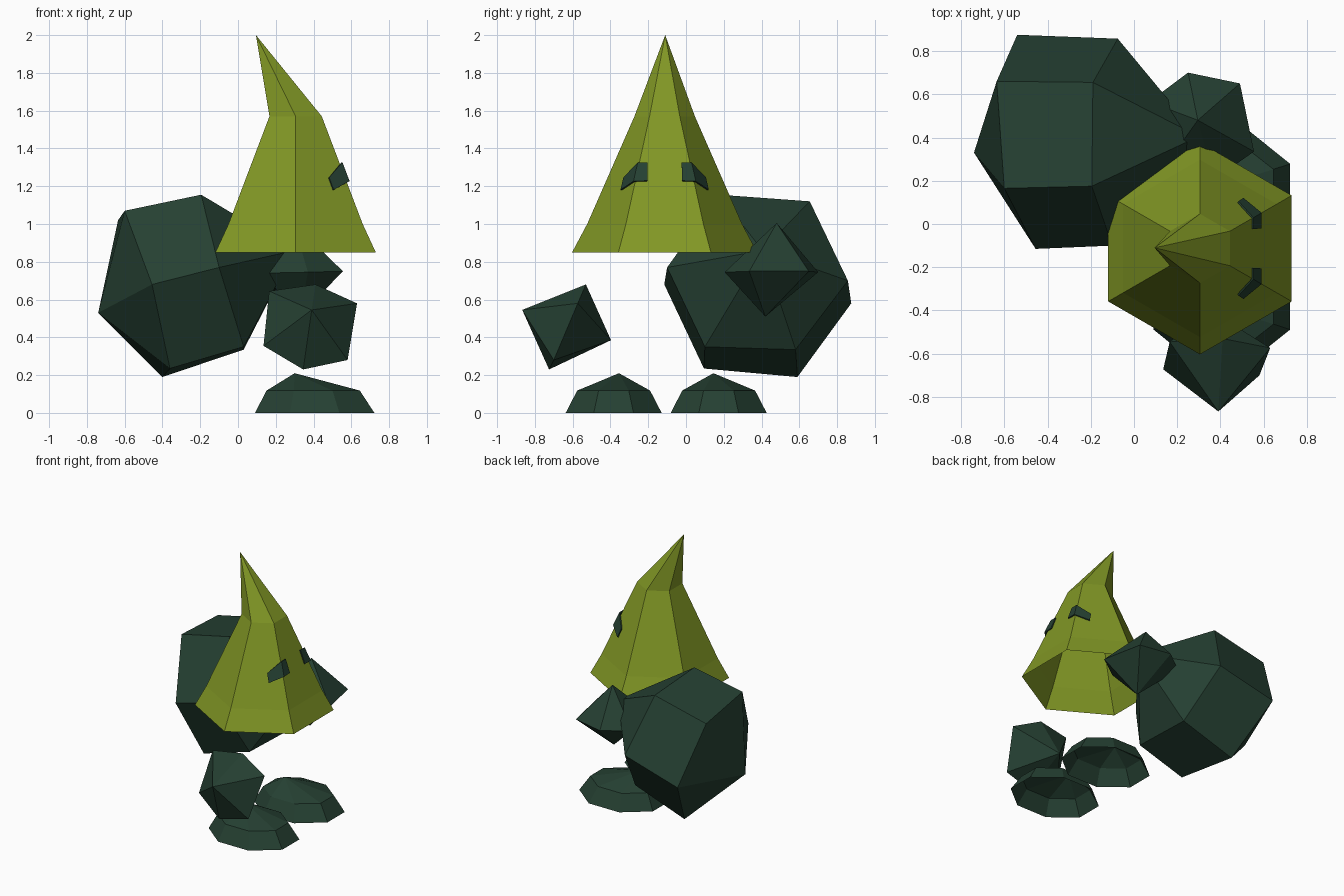
import bpy, bmesh, math

old = bpy.data.objects.get("Cube")
if old:
    bpy.data.objects.remove(old, do_unlink=True)


def material(name, rgb):
    m = bpy.data.materials.new(name)
    m.use_nodes = True
    m.diffuse_color = (*rgb, 1)
    bsdf = m.node_tree.nodes["Principled BSDF"]
    bsdf.inputs["Base Color"].default_value = (*rgb, 1)
    bsdf.inputs["Roughness"].default_value = 0.9
    return m


OLIVE = material("olive_cloth", (0.223, 0.314, 0.0185))
DARK = material("dark_green", (0.0185, 0.051, 0.032))


def finish(name, bm, mat):
    me = bpy.data.meshes.new(name)
    bm.to_mesh(me)
    bm.free()
    me.materials.append(mat)
    ob = bpy.data.objects.new(name, me)
    bpy.context.scene.collection.objects.link(ob)
    return ob


def loft(name, rings, mat, start=None, end=None):
    """Join rings of points with quads; close with a fan where a pole is given."""
    bm = bmesh.new()
    vs = [[bm.verts.new(p) for p in ring] for ring in rings]
    n = len(vs[0])
    for a, b in zip(vs, vs[1:]):
        for i in range(n):
            j = (i + 1) % n
            bm.faces.new((a[i], a[j], b[j], b[i]))
    for pole, ring, flip in ((start, vs[0], True), (end, vs[-1], False)):
        if pole:
            p = bm.verts.new(pole)
            for i in range(n):
                j = (i + 1) % n
                bm.faces.new((ring[j], ring[i], p) if flip else (ring[i], ring[j], p))
    if start and end:
        bmesh.ops.recalc_face_normals(bm, faces=bm.faces)
    return finish(name, bm, mat)


def ngon(n, cx, cy, z, rx, ry, turn):
    return [(cx + rx * math.cos(turn + math.tau * i / n),
             cy + ry * math.sin(turn + math.tau * i / n), z) for i in range(n)]


# Hood: open six-sided cone with a bent tip
HX, HY = 0.305, -0.113
LEVELS = [(0.85, 0.49), (1.0, 0.41), (1.57, 0.16)]
loft("hood", [ngon(6, HX, HY, z, r, r, math.radians(30)) for z, r in LEVELS],
     OLIVE, end=(0.095, -0.11, 2.0))


# Eyes: slanted plates folded over the hood's two front edges
def eye(name, side):
    def on_hood(z, dy=None):
        r = 0.41 - 0.25 * (z - 1.0) / 0.57 + 0.014
        if dy is None:
            dy = r / 2
        x = HX + min(0.866 * r, 1.732 * (r - dy))
        return (x, HY + side * dy, z)

    bm = bmesh.new()
    low = [bm.verts.new(on_hood(*a)) for a in ((1.228, 0.092), (1.225,), (1.18, 0.23))]
    top = [bm.verts.new(on_hood(*a)) for a in ((1.325, 0.09), (1.325,), (1.245, 0.215))]
    for i in range(2):
        q = (low[i], low[i + 1], top[i + 1], top[i])
        bm.faces.new(q if side > 0 else q[::-1])
    ob = finish(name, bm, DARK)
    mod = ob.modifiers.new("thickness", "SOLIDIFY")
    mod.thickness = 0.009
    mod.offset = 0


# Feet: open eight-sided domes with the peak set toward the heel
def foot(name, side):
    k = 1 / math.cos(math.pi / 8)
    cy = -0.105 + side * 0.278
    turn = math.pi / 8
    loft(name, [ngon(8, 0.406, cy, 0.0, 0.316 * k, 0.254 * k, turn),
                ngon(8, 0.398, cy, 0.118, 0.247 * k, 0.193 * k, turn)],
         DARK, end=(0.30, -0.105 + side * 0.25, 0.21))


for label, side in (("left", 1), ("right", -1)):
    eye(label + "_eye", side)
    foot(label + "_foot", side)

# Free hand: tilted six-sided double pyramid
loft("free_hand", [[(0.165, -0.545, 0.645), (0.41, -0.53, 0.68), (0.63, -0.573, 0.58),
                    (0.58, -0.70, 0.28), (0.345, -0.725, 0.23), (0.135, -0.672, 0.355)]],
     DARK, start=(0.39, -0.867, 0.545), end=(0.35, -0.397, 0.385))

# Carrying hand: upright double pyramid, overlapping the sack
loft("carrying_hand", [[(0.25, 0.70, 0.745), (0.49, 0.65, 0.75), (0.555, 0.335, 0.75),
                        (0.37, 0.205, 0.745), (0.13, 0.25, 0.74), (0.07, 0.565, 0.74)]],
     DARK, start=(0.325, 0.42, 0.51), end=(0.295, 0.48, 1.005))

# Sack: six-sided faceted ball lying on its side
loft("sack",
     [[(-0.635, 0.66, 1.02), (-0.60, 0.165, 1.07), (-0.455, -0.115, 0.68),
       (-0.36, 0.095, 0.235), (-0.40, 0.59, 0.19), (-0.54, 0.875, 0.58)],
      [(-0.19, 0.655, 1.12), (-0.195, 0.175, 1.155), (-0.10, -0.10, 0.77),
       (0.03, 0.10, 0.35), (0.03, 0.58, 0.335), (-0.075, 0.857, 0.70)]],
     DARK, start=(-0.74, 0.33, 0.53), end=(0.30, 0.405, 0.86))
